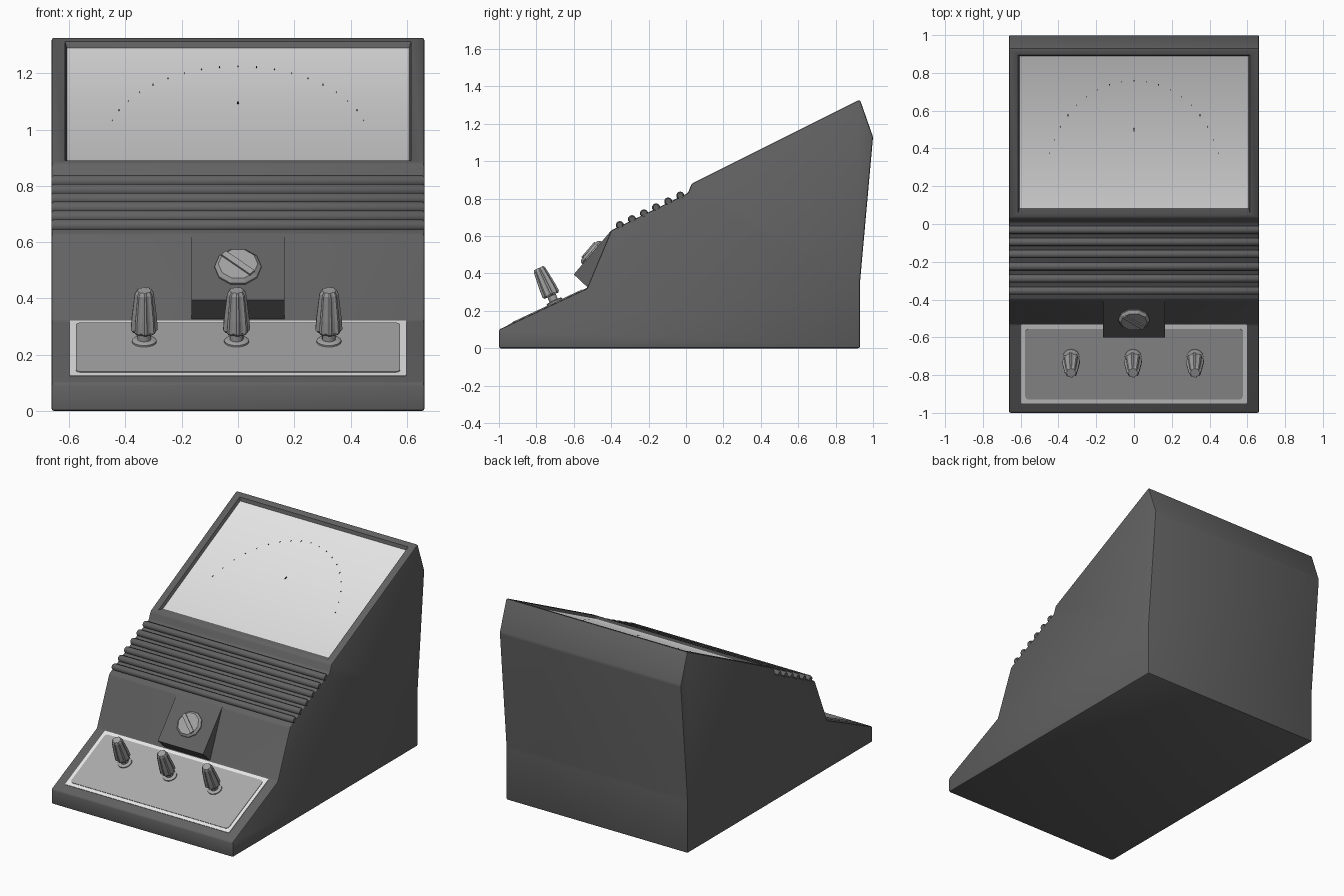
import bpy, bmesh, math
from mathutils import Matrix, Vector

if "Cube" in bpy.data.objects:
    bpy.data.objects.remove(bpy.data.objects["Cube"])


def material(name, v):
    m = bpy.data.materials.new(name)
    m.diffuse_color = (v, v, v, 1)
    m.use_nodes = True
    m.node_tree.nodes["Principled BSDF"].inputs["Base Color"].default_value = m.diffuse_color
    return m


BODY = material("dark grey plastic", 0.12)
SCREEN = material("pale dial face", 0.80)
TRIM = material("white trim", 0.88)
PANEL = material("mid grey panel", 0.40)
METAL = material("grey metal", 0.36)
INK = material("black ink", 0.01)


def finish(bm, name, mats, matrix=None, smooth=None):
    bmesh.ops.recalc_face_normals(bm, faces=bm.faces)
    me = bpy.data.meshes.new(name)
    bm.to_mesh(me)
    bm.free()
    for m in mats:
        me.materials.append(m)
    ob = bpy.data.objects.new(name, me)
    bpy.context.collection.objects.link(ob)
    if matrix:
        ob.matrix_world = matrix
    if smooth:
        bpy.context.view_layer.objects.active = ob
        ob.select_set(True)
        bpy.ops.object.shade_smooth_by_angle(angle=math.radians(smooth))
        ob.select_set(False)
    return ob


def slope_frame(x, p, a, b):
    """Frame at (x, p) whose local z is the outward normal of the slope a-b (y, z)."""
    u = Vector((0, b[0] - a[0], b[1] - a[1])).normalized()
    n = Vector((0, -u.z, u.y))
    m = Matrix((Vector((1, 0, 0)), u, n)).transposed().to_4x4()
    m.translation = (x, p[0], p[1])
    return m


def extrude_x(bm, profile, hw):
    f = bm.faces.new([bm.verts.new((-hw, y, z)) for y, z in profile])
    r = bmesh.ops.extrude_face_region(bm, geom=[f])
    bmesh.ops.translate(bm, vec=(2 * hw, 0, 0),
                        verts=[g for g in r["geom"] if isinstance(g, bmesh.types.BMVert)])
    bmesh.ops.recalc_face_normals(bm, faces=bm.faces)


def rounded_plate(name, hx, hy, r, z0, z1, mat, matrix):
    bm = bmesh.new()
    pts = []
    for k, (sx, sy) in enumerate(((1, 1), (-1, 1), (-1, -1), (1, -1))):
        for i in range(5):
            t = math.pi / 2 * (k + i / 4)
            pts.append((sx * (hx - r) + r * math.cos(t), sy * (hy - r) + r * math.sin(t)))
    f = bm.faces.new([bm.verts.new((x, y, z0)) for x, y in pts])
    res = bmesh.ops.extrude_face_region(bm, geom=[f])
    bmesh.ops.translate(bm, vec=(0, 0, z1 - z0),
                        verts=[g for g in res["geom"] if isinstance(g, bmesh.types.BMVert)])
    return finish(bm, name, [mat], matrix)


def lathe(bm, rings, sides, ribbed=0.0):
    """Stack of (radius, height) rings; ribbed pulls in every other pair of corners."""
    loops = []
    for r, z in rings:
        loops.append([bm.verts.new((r * (1 - ribbed * (i // 2 % 2)) * math.cos(2 * math.pi * i / sides),
                                    r * (1 - ribbed * (i // 2 % 2)) * math.sin(2 * math.pi * i / sides), z))
                      for i in range(sides)])
    for a, b in zip(loops, loops[1:]):
        for i in range(sides):
            j = (i + 1) % sides
            bm.faces.new((a[i], a[j], b[j], b[i]))
    bm.faces.new(loops[0][::-1])
    bm.faces.new(loops[-1])


# Key profile points (y, z)
LIP, FOOT, SHELF = (-1, 0.10), (-0.53, 0.32), (-0.40, 0.63)
RIB_END, FRAME, TOP = (0.01, 0.83), (0.03, 0.88), (0.93, 1.33)

# Case: extruded side profile, softened edges, recessed meter face
bm = bmesh.new()
extrude_x(bm, [(-1, 0), LIP, FOOT, SHELF, RIB_END, FRAME, TOP,
               (1.0, 1.13), (0.93, 0.35), (0.93, 0)], 0.663)
bmesh.ops.bevel(bm, geom=bm.edges[:], offset=0.01, segments=2, profile=0.5, affect='EDGES')
normal = Vector((0, -0.447, 0.894))
face = max((f for f in bm.faces if f.normal.dot(normal) > 0.99), key=lambda f: f.calc_area())
for hx, y0, y1, depth in ((0.615, 0.05, 0.895, 0.0), (0.607, 0.085, 0.89, 0.02)):
    bmesh.ops.inset_region(bm, faces=[face], thickness=0.01)
    mid = face.calc_center_median()
    for v in face.verts:
        y = y0 if v.co.y < mid.y else y1
        v.co = (math.copysign(hx, v.co.x), y, FRAME[1] + (y - FRAME[0]) * 0.5 - depth)
face.material_index = 1
finish(bm, "case", [BODY, SCREEN], smooth=35)

# Ribs across the case
for i in range(6):
    t = (i + 0.75) / 6.35
    y = SHELF[0] + t * (RIB_END[0] - SHELF[0])
    z = SHELF[1] + t * (RIB_END[1] - SHELF[1])
    bm = bmesh.new()
    lathe(bm, [(0.016, -0.663), (0.022, -0.655), (0.022, 0.655), (0.016, 0.663)], 10)
    finish(bm, f"rib_{i + 1}", [BODY],
           Matrix.Translation((0, y - 0.002, z + 0.005)) @ Matrix.Rotation(math.pi / 2, 4, 'Y'), 50)

# Wedge-shaped housing for the selector
NOSE = (-0.60, 0.395)
bm = bmesh.new()
extrude_x(bm, [(-0.515, 0.315), NOSE, SHELF, (-0.38, 0.60)], 0.165)
finish(bm, "selector_housing", [BODY])

# Selector dial with a diagonal grip bar
dial = slope_frame(0, (-0.502, 0.509), NOSE, SHELF)
bm = bmesh.new()
lathe(bm, [(0.083, -0.005), (0.083, 0.008), (0.070, 0.022)], 10)
finish(bm, "selector_dial", [METAL], dial)
bm = bmesh.new()
bmesh.ops.create_cube(bm, size=1, matrix=Matrix.Diagonal((0.136, 0.024, 0.016, 1)))
finish(bm, "selector_grip", [METAL],
       dial @ Matrix.Rotation(math.radians(-42), 4, 'Z') @ Matrix.Translation((0, 0, 0.022)))

# Terminal panel: white trim plate with a grey inner plate
panel = slope_frame(0, (-0.74, 0.2217), LIP, FOOT)
rounded_plate("panel_trim", 0.598, 0.230, 0.004, -0.002, 0.003, TRIM, panel)
rounded_plate("panel_face", 0.576, 0.206, 0.02, 0.0, 0.006, PANEL, panel)

# Three binding posts: flange, stem and fluted cap
for name, x in (("left", -0.333), ("middle", -0.005), ("right", 0.323)):
    m = slope_frame(x, (-0.70, 0.2405), LIP, FOOT)
    bm = bmesh.new()
    lathe(bm, [(0.044, 0), (0.044, 0.012), (0.038, 0.016), (0.024, 0.017), (0.024, 0.06)], 16)
    finish(bm, f"{name}_post_stem", [METAL], m, 35)
    bm = bmesh.new()
    lathe(bm, [(0.040, 0.045), (0.048, 0.055), (0.045, 0.10), (0.034, 0.195), (0.027, 0.208)], 32, 0.14)
    finish(bm, f"{name}_post_cap", [METAL], m)

# Meter scale: small ticks along an arc, plus the pivot mark
bm = bmesh.new()
marks = [(0.47 * math.sin(a), 0.62 * math.cos(a) - 0.50, 0.003)
         for a in (math.radians(d) for d in range(-72, 73, 8))]
marks.append((0, -0.17, 0.006))
for x, y, s in marks:
    bmesh.ops.create_cube(bm, size=1, matrix=Matrix.Translation((x, y + 0.18, 0.001))
                          @ Matrix.Diagonal((s, 3 * s, 0.002, 1)))
finish(bm, "meter_scale", [INK], slope_frame(0, (0.49, 1.09), FRAME, TOP))
